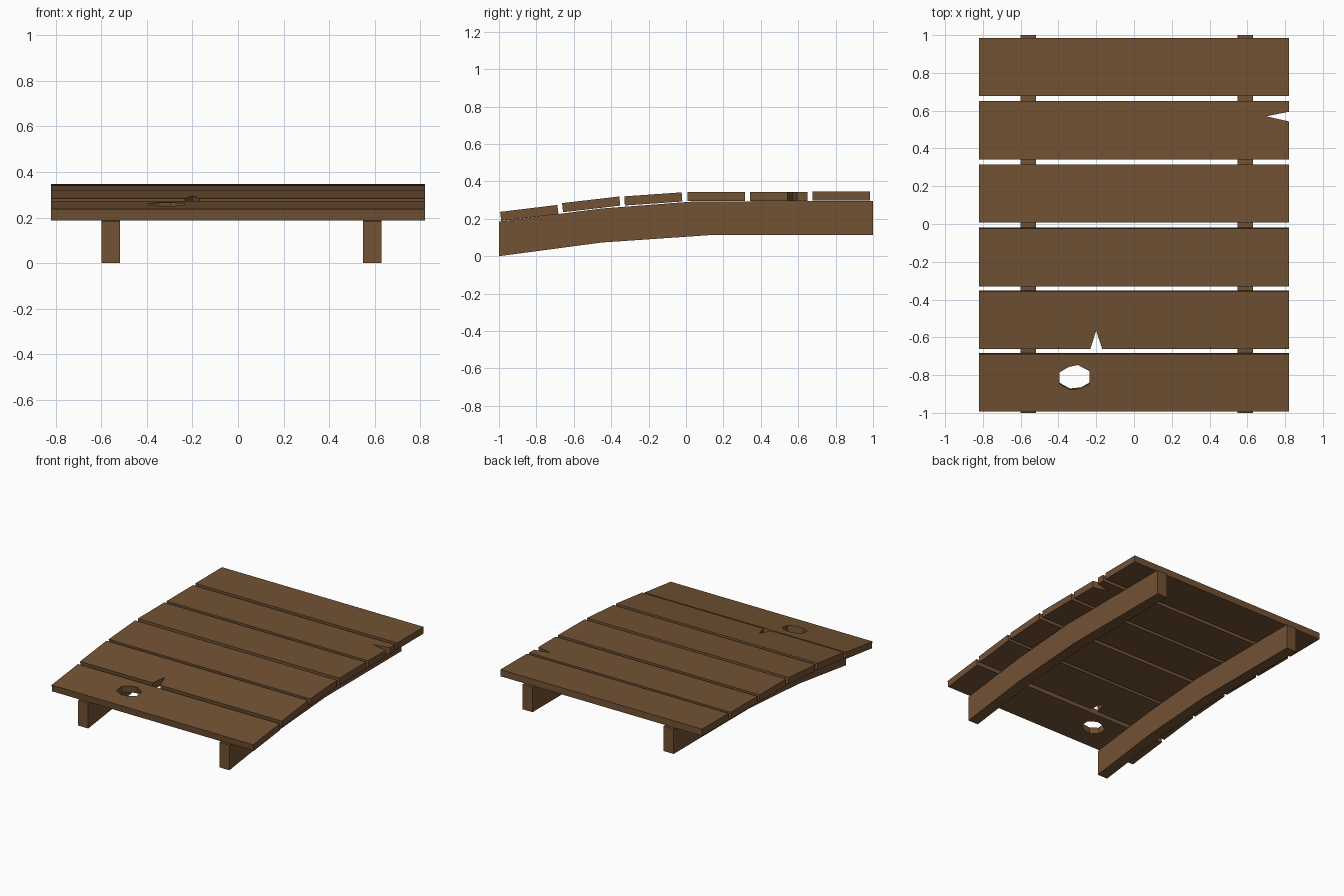
import bpy, bmesh, math
from mathutils import Matrix, Vector

if "Cube" in bpy.data.objects:
    bpy.data.objects.remove(bpy.data.objects["Cube"])

wood = bpy.data.materials.new("brown wood")
wood.diffuse_color = (0.17, 0.085, 0.034, 1)
wood.use_nodes = True
wood.node_tree.nodes["Principled BSDF"].inputs["Base Color"].default_value = wood.diffuse_color


def extruded(name, loops, depth, matrix):
    """Fill outline loops (later loops are holes) in local XY, extrude along Z."""
    bm = bmesh.new()
    edges = []
    for loop in loops:
        vs = [bm.verts.new((x, y, 0)) for x, y in loop]
        edges += [bm.edges.new((vs[i - 1], vs[i])) for i in range(len(vs))]
    bmesh.ops.triangle_fill(bm, edges=edges, use_beauty=True)
    res = bmesh.ops.extrude_face_region(bm, geom=bm.faces[:])
    top = [g for g in res["geom"] if isinstance(g, bmesh.types.BMVert)]
    bmesh.ops.translate(bm, verts=top, vec=(0, 0, depth))
    bmesh.ops.transform(bm, matrix=matrix, verts=bm.verts)
    bmesh.ops.recalc_face_normals(bm, faces=bm.faces)
    mesh = bpy.data.meshes.new(name)
    bm.to_mesh(mesh)
    bm.free()
    mesh.materials.append(wood)
    ob = bpy.data.objects.new(name, mesh)
    bpy.context.collection.objects.link(ob)
    return ob


W, H, T = 0.82, 0.154, 0.049   # plank half length, half width, thickness

# Planks: centre y, centre z, tilt in degrees
planks = [(-0.838, 0.231, 6.9), (-0.507, 0.277, 6.6), (-0.175, 0.306, 4.0),
          (0.161, 0.319, 0.2), (0.496, 0.319, 0.0), (0.831, 0.322, 0.2)]

# Knot hole in the front plank
knot = [(-0.395, 0.055), (-0.345, 0.085), (-0.297, 0.095), (-0.235, 0.062),
        (-0.235, -0.004), (-0.28, -0.03), (-0.34, -0.036), (-0.395, -0.005)]

for i, (y, z, tilt) in enumerate(planks):
    outline = [(-W, -H), (W, -H), (W, H), (-W, H)]
    if i == 1:    # split in the front edge
        outline[1:1] = [(-0.232, -H), (-0.2, -0.055), (-0.168, -H)]
    if i == 4:    # split in the right end
        outline[2:2] = [(W, 0.047), (0.70, 0.074), (W, 0.098)]
    loops = [outline] + ([knot] if i == 0 else [])
    m = (Matrix.Translation((0, y, z)) @ Matrix.Rotation(math.radians(tilt), 4, 'X')
         @ Matrix.Translation((0, 0, -T / 2)))
    extruded(f"plank_{i + 1}", loops, T, m)

# Bent support beams: side profile (y, z), extruded along x
profile = [(-1, 0), (-0.45, 0.073), (0.12, 0.112), (1, 0.112),
           (1, 0.295), (0.05, 0.293), (-0.45, 0.255), (-1, 0.185)]
to_side = Matrix(((0, 0, 1, 0), (1, 0, 0, 0), (0, 1, 0, 0), (0, 0, 0, 1)))
for name, x in (("left_beam", -0.60), ("right_beam", 0.548)):
    extruded(name, [profile], 0.082, Matrix.Translation((x, 0, 0)) @ to_side)
